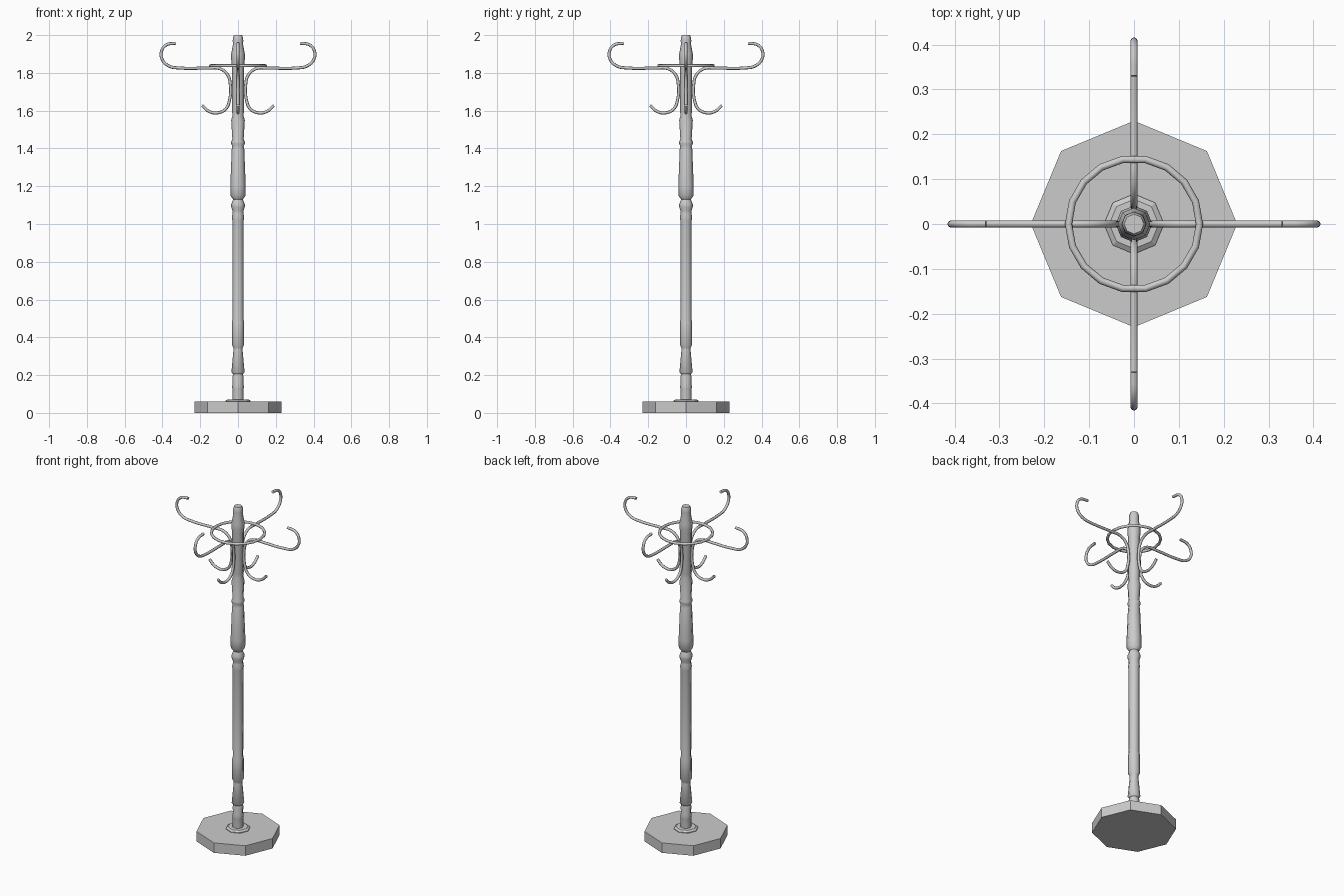
import bpy, math

if "Cube" in bpy.data.objects:
    bpy.data.objects.remove(bpy.data.objects["Cube"])

def lathe(name, profile, sides=8, smooth=None):
    """Revolve (radius, z) points around z, capped at both ends."""
    verts, faces = [], []
    for r, z in profile:
        for i in range(sides):
            a = 2 * math.pi * i / sides
            verts.append((r * math.cos(a), r * math.sin(a), z))
    for k in range(len(profile) - 1):
        for i in range(sides):
            j = (i + 1) % sides
            faces.append((k * sides + i, k * sides + j, (k + 1) * sides + j, (k + 1) * sides + i))
    faces.append(tuple(reversed(range(sides))))
    faces.append(tuple(range(len(verts) - sides, len(verts))))
    me = bpy.data.meshes.new(name)
    me.from_pydata(verts, [], faces)
    ob = bpy.data.objects.new(name, me)
    bpy.context.collection.objects.link(ob)
    if smooth:
        shade(ob, smooth)
    return ob

def shade(ob, degrees):
    bpy.ops.object.select_all(action='DESELECT')
    ob.select_set(True)
    bpy.context.view_layer.objects.active = ob
    bpy.ops.object.shade_smooth_by_angle(angle=math.radians(degrees))

def hook_mesh(name, points, radius):
    """Sweep a round tube along a smooth curve in the xz plane."""
    cu = bpy.data.curves.new(name + "_path", 'CURVE')
    cu.dimensions = '3D'
    cu.bevel_depth = radius
    cu.bevel_resolution = 2
    cu.use_fill_caps = True
    cu.resolution_u = 4
    sp = cu.splines.new('BEZIER')
    sp.bezier_points.add(len(points) - 1)
    for bp, (x, z) in zip(sp.bezier_points, points):
        bp.co = (x, 0, z)
        bp.handle_left_type = bp.handle_right_type = 'AUTO'
    tmp = bpy.data.objects.new(name + "_path", cu)
    bpy.context.collection.objects.link(tmp)
    bpy.context.view_layer.update()
    me = bpy.data.meshes.new_from_object(tmp.evaluated_get(bpy.context.evaluated_depsgraph_get()))
    bpy.data.objects.remove(tmp)
    return me

# Octagonal base and collar
lathe("base", [(0.23, 0), (0.23, 0.06)])
lathe("collar", [(0.067, 0.055), (0.067, 0.064), (0.055, 0.072)])

# Turned post
lathe("post", [
    (0.03, 0.05), (0.03, 0.13), (0.032, 0.14), (0.028, 0.155), (0.03, 0.19),
    (0.026, 0.205), (0.035, 0.215), (0.024, 0.335), (0.024, 0.345),
    (0.033, 0.36), (0.032, 0.48), (0.029, 0.495), (0.03, 1.02),
    (0.033, 1.035), (0.029, 1.055), (0.029, 1.07), (0.036, 1.09), (0.036, 1.105),
    (0.026, 1.13), (0.04, 1.15), (0.041, 1.2), (0.033, 1.4), (0.03, 1.41),
    (0.036, 1.425), (0.036, 1.435), (0.03, 1.45), (0.036, 1.55), (0.029, 1.575),
    (0.032, 1.6), (0.032, 1.84), (0.036, 1.87), (0.036, 1.9), (0.027, 1.95),
    (0.028, 1.97), (0.027, 1.985), (0.022, 2.0)], smooth=50)

# Four S-shaped double hooks
path = [(0.19, 1.628), (0.155, 1.597), (0.11, 1.588), (0.065, 1.609), (0.044, 1.66),
        (0.041, 1.74), (0.055, 1.79), (0.095, 1.822), (0.16, 1.825), (0.31, 1.826),
        (0.365, 1.836), (0.402, 1.872), (0.405, 1.915), (0.38, 1.948), (0.33, 1.957)]
mesh = hook_mesh("hook", path, 0.008)
for i, side in enumerate(("right", "back", "left", "front")):
    ob = bpy.data.objects.new("hook_" + side, mesh)
    ob.rotation_euler.z = i * math.pi / 2
    bpy.context.collection.objects.link(ob)
    if i == 0:
        shade(ob, 60)

# Ring bracing the hooks
bpy.ops.mesh.primitive_torus_add(major_radius=0.146, minor_radius=0.008, major_segments=18,
                                 minor_segments=8, location=(0, 0, 1.838))
ring = bpy.context.object
ring.name = "brace_ring"
shade(ring, 60)
